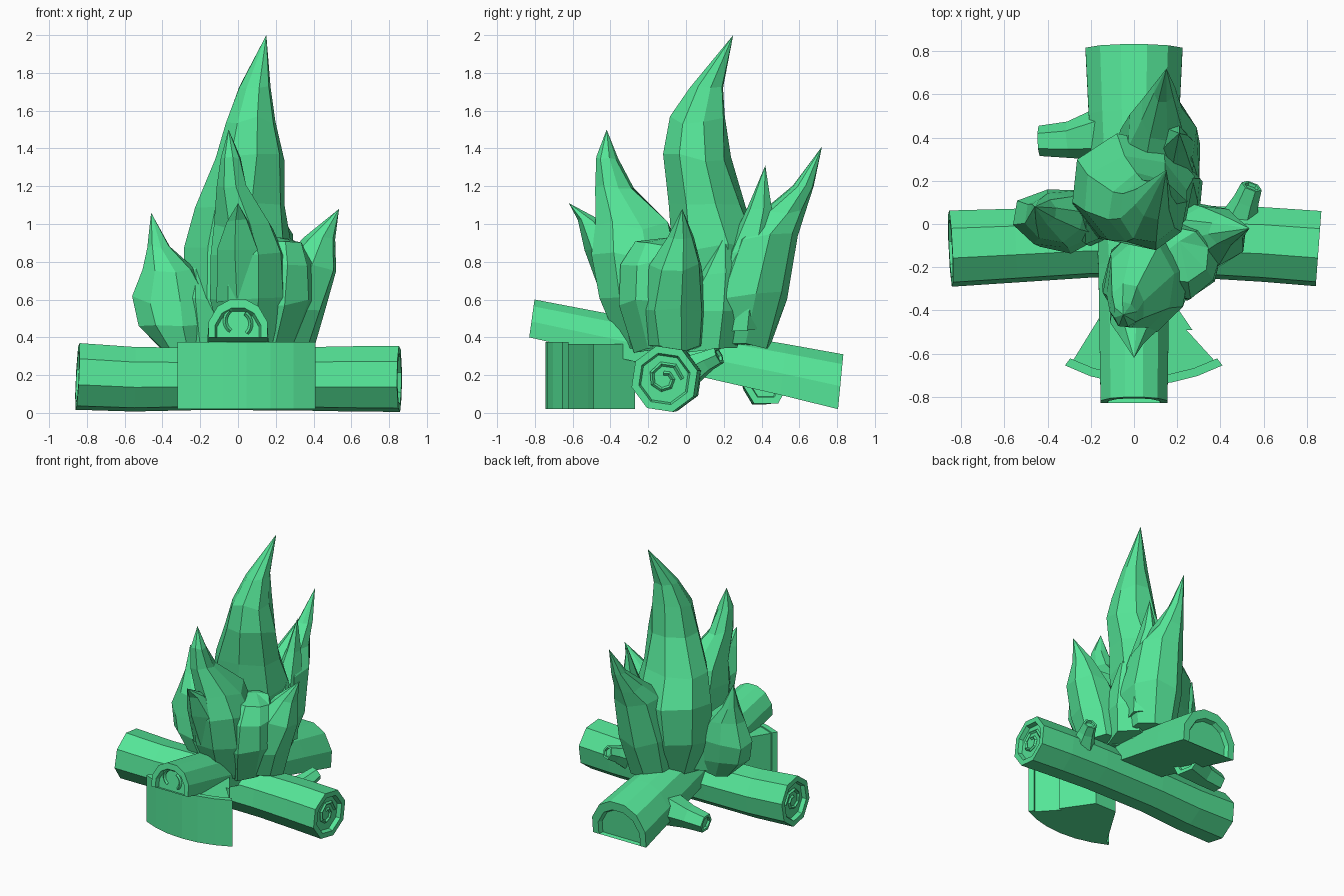
import bpy, bmesh, random
from math import sin, cos, pi, radians
from mathutils import Vector

if "Cube" in bpy.data.objects:
    bpy.data.objects.remove(bpy.data.objects["Cube"])

random.seed(4)
green = bpy.data.materials.new("green")
green.diffuse_color = (.09, .78, .31, 1)
green.use_nodes = True
green.node_tree.nodes["Principled BSDF"].inputs["Base Color"].default_value = green.diffuse_color


def loft(name, rings, tip=None):
    """Skin a list of equal-length rings; ends are capped or run to a tip."""
    bm = bmesh.new()
    vs = [[bm.verts.new(p) for p in r] for r in rings]
    n = len(vs[0])
    for a, b in zip(vs, vs[1:]):
        for i in range(n):
            bm.faces.new((a[i], a[(i + 1) % n], b[(i + 1) % n], b[i]))
    bm.faces.new(vs[0][::-1])
    if tip:
        t = bm.verts.new(tip)
        for i in range(n):
            bm.faces.new((vs[-1][i], vs[-1][(i + 1) % n], t))
    else:
        bm.faces.new(vs[-1])
    bmesh.ops.recalc_face_normals(bm, faces=bm.faces)
    me = bpy.data.meshes.new(name)
    bm.to_mesh(me)
    bm.free()
    me.materials.append(green)
    ob = bpy.data.objects.new(name, me)
    bpy.context.collection.objects.link(ob)
    return ob


def path_rings(path, sides, up=(0, 0, 1), phase=0.0):
    """Round rings along (x, y, z, radius) points."""
    pts = [Vector(p[:3]) for p in path]
    rings = []
    for i, p in enumerate(pts):
        t = (pts[min(i + 1, len(pts) - 1)] - pts[max(i - 1, 0)]).normalized()
        u = t.cross(Vector(up)).normalized()
        v = u.cross(t)
        rings.append([p + path[i][3] * (u * cos(phase + 2 * pi * k / sides)
                                        + v * sin(phase + 2 * pi * k / sides))
                      for k in range(sides)])
    return rings


def with_recess(rings, c0, c1, depth=0.03, k=0.78):
    """Add a bark lip and sunken cut face at both ends."""
    axis = (c1 - c0).normalized() * depth

    def shrink(r, c, f, off):
        return [c + (p - c) * f + off for p in r]
    zero = Vector()
    a, b = rings[0], rings[-1]
    return ([shrink(a, c0, k - 0.06, axis), shrink(a, c0, k, zero)] + rings
            + [shrink(b, c1, k, zero), shrink(b, c1, k - 0.06, -axis)])


def growth_ring(name, centre, side, r0, r1, a0, a1, axis):
    """Raised spiral ridge on a cut end; side is the horizontal direction."""
    c, s = Vector(centre), Vector(side)
    path = []
    for i in range(10):
        f = i / 9
        a, r = a0 + (a1 - a0) * f, r0 + (r1 - r0) * f
        path.append((*(c + r * (s * cos(a) + Vector((0, 0, sin(a))))), 0.012))
    loft(name, path_rings(path, 4, up=axis))


# Cross log with recessed ends and spirals
log = [(-.85, -.114, .193, .182), (-.55, -.1, .178, .176), (-.2, -.083, .18, .17),
       (.3, -.083, .18, .172), (.6, -.095, .18, .178), (.855, -.114, .18, .18)]
loft("cross_log", with_recess(path_rings(log, 8, phase=radians(-14)),
                              Vector(log[0][:3]), Vector(log[-1][:3])))
for x, p in ((-.825, log[0]), (.83, log[-1])):
    growth_ring("cross_log_spiral", (x, p[1], p[2]), (0, 1, 0), .095, .03, 0, 8, (1, 0, 0))

# Half log, flat underneath, running down from front to back
arch = [(-1, 0), (-1, .42), (-.7, .82), (-.27, 1), (.27, 1), (.7, .82), (1, .42), (1, 0)]
half = [(-.83, .40, .155, .20), (-.2, .255, .165, .225), (.5, .095, .21, .27), (.805, .02, .225, .29)]
rings = [[Vector((u * w, y + .028 * v, z + v * h)) for u, v in arch] for y, z, w, h in half]
loft("half_log", with_recess(rings, Vector((0, -.83, .40)), Vector((0, .805, .02))))
for a in (-.9, 2.2):
    growth_ring("half_log_ring", (0, -.795, .48), (1, 0, 0), .075, .06, a, a + 1.8, (0, 1, 0))

# Broken branch stubs
for name, stub in (("cross_log_stub", [(.49, .03, .23, .085), (.52, .11, .275, .06), (.545, .175, .305, .05)]),
                   ("half_log_stub", [(-.13, .42, .16, .13), (-.3, .39, .12, .085), (-.44, .385, .105, .07)])):
    loft(name, with_recess(path_rings(stub, 6), Vector(stub[0][:3]), Vector(stub[-1][:3]), .015, .7))


# Split wedge of wood at the front with a bark layer
def arc(r, half_angle, steps=6):
    return [(.045 + r * sin(a), .04 - r * cos(a)) for a in
            [radians(half_angle) * (2 * i / steps - 1) for i in range(steps + 1)]]


def prism(name, outline, z0, z1):
    loft(name, [[Vector((x, y, z)) for x, y in outline] for z in (z0, z1)])


prism("wedge_core", arc(.75, 26) + [(.27, -.52), (.24, -.49), (.27, -.49), (.12, -.27), (-.06, -.27)], .02, .365)
prism("wedge_bark", arc(.785, 27.7) + arc(.745, 27.2)[::-1], .02, .375)


# Flames: rings of (x, y, z, x radius, y radius) closing to a tip
def flame(name, sections, tip, sides=8):
    rings = []
    for x, y, z, rx, ry in sections:
        ring = []
        for k in range(sides):
            a = 2 * pi * (k + .3) / sides
            j = random.uniform(.94, 1.08)
            ring.append(Vector((x + rx * j * cos(a), y + ry * j * sin(a),
                                z + random.uniform(-.15, .15) * min(rx, .15))))
        rings.append(ring)
    loft(name, rings, Vector(tip))


flame("tall_flame", [(0, .13, .33, .16, .18), (-.03, .15, .6, .25, .25), (-.01, .16, .88, .28, .25),
                     (.015, .11, 1.1, .25, .21), (.055, .06, 1.35, .185, .175),
                     (.07, .06, 1.55, .14, .15), (.09, .11, 1.73, .09, .09)], (.15, .25, 2.0))
flame("front_flame", [(.05, -.2, .34, .14, .16), (.06, -.23, .6, .2, .22), (.06, -.26, .83, .2, .24),
                      (.03, -.28, .99, .15, .2), (-.03, -.38, 1.2, .08, .1),
                      (-.04, -.42, 1.35, .055, .06)], (-.05, -.42, 1.5))
flame("front_flame_spur", [(.02, -.34, .6, .13, .11), (.01, -.42, .85, .13, .12),
                           (0, -.51, 1.02, .06, .065)], (0, -.62, 1.11), 6)
flame("right_flame", [(.22, -.06, .34, .18, .16), (.25, -.07, .55, .21, .18), (.35, -.05, .77, .17, .14),
                      (.43, -.03, .92, .085, .07)], (.535, -.02, 1.08))
flame("front_right_body", [(.15, -.12, .34, .16, .16), (.2, -.16, .58, .21, .21),
                           (.22, -.17, .8, .18, .18), (.22, -.14, .9, .13, .13)], (.21, -.08, .93))
flame("left_flame", [(-.29, .0, .33, .11, .1), (-.34, .01, .45, .19, .14), (-.355, .03, .6, .205, .14),
                     (-.365, .03, .75, .14, .11), (-.42, .06, .88, .06, .06)], (-.46, .08, 1.06))
flame("left_body", [(-.18, .02, .36, .1, .12), (-.2, .04, .6, .12, .13)], (-.22, .08, .86), 6)
flame("back_flame", [(.08, .28, .35, .16, .16), (.11, .32, .62, .21, .23), (.13, .4, .93, .17, .2),
                     (.13, .51, 1.06, .1, .12), (.14, .62, 1.2, .05, .06)], (.15, .72, 1.41))
flame("back_flame_spur", [(.14, .28, .45, .14, .14), (.19, .33, .85, .11, .13),
                          (.2, .39, 1.08, .05, .07)], (.21, .42, 1.31), 6)
flame("back_right_spur", [(.15, .12, .34, .14, .16), (.18, .14, .55, .15, .19),
                          (.23, .18, .74, .08, .1)], (.27, .21, .95), 6)
